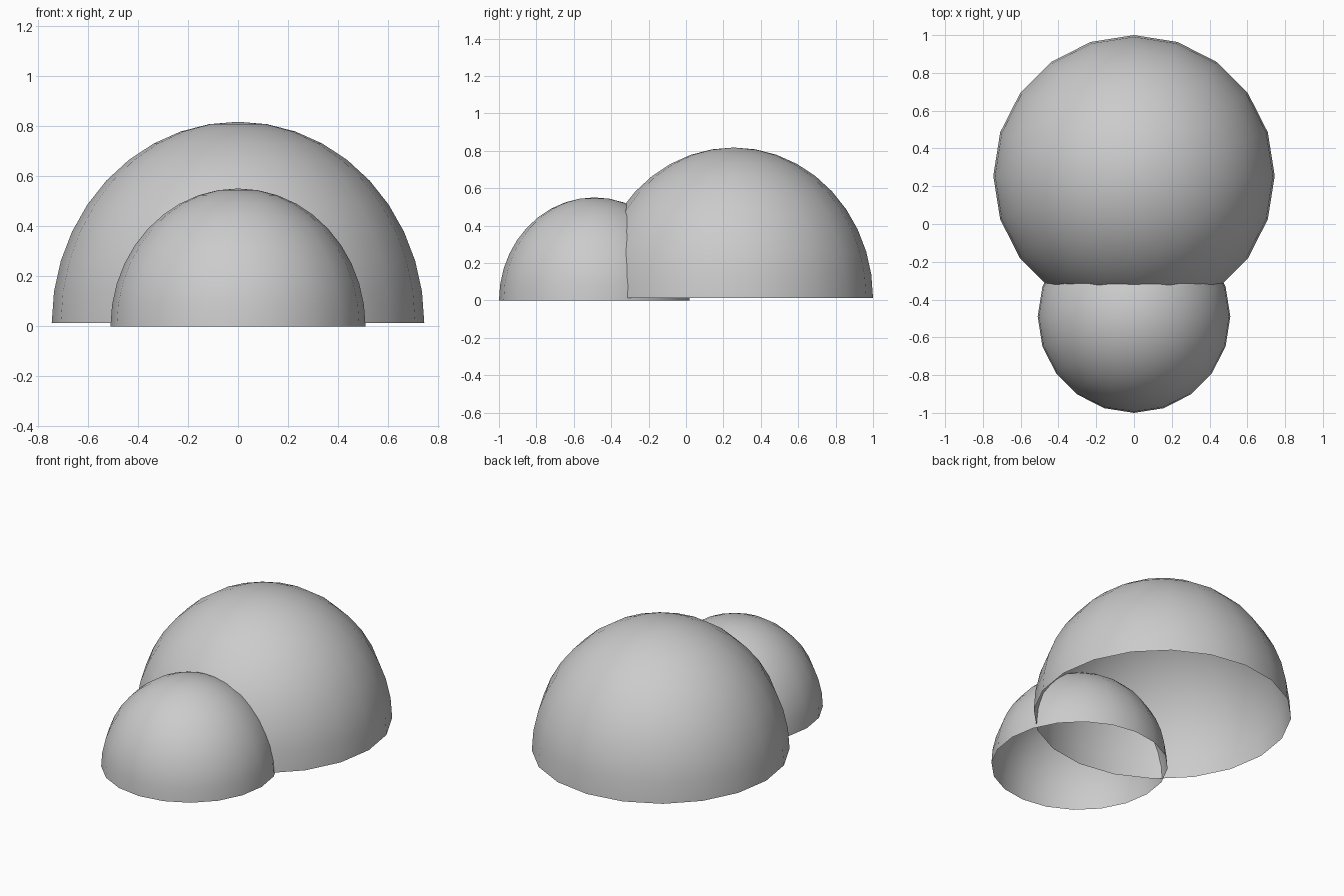
import bpy
import bmesh

if "Cube" in bpy.data.objects:
    bpy.data.objects.remove(bpy.data.objects["Cube"])


def dome(name, y, z, radius, height, sides=20, rings=20):
    """Open-bottomed half ellipsoid standing on height z."""
    bm = bmesh.new()
    bmesh.ops.create_uvsphere(bm, u_segments=sides, v_segments=rings, radius=1)
    low = [v for v in bm.verts if v.co.z < -0.001]
    bmesh.ops.delete(bm, geom=low, context='VERTS')
    for v in bm.verts:
        v.co.x *= radius
        v.co.y *= radius
        v.co.z *= height
    for f in bm.faces:
        f.smooth = True
    mesh = bpy.data.meshes.new(name)
    bm.to_mesh(mesh)
    bm.free()
    obj = bpy.data.objects.new(name, mesh)
    obj.location = (0, y, z)
    bpy.context.collection.objects.link(obj)
    return obj


# Large main dome, its rim slightly above the ground
dome("main_dome", 0.255, 0.013, 0.745, 0.805)
# Small entrance dome overlapping the front
dome("entrance_dome", -0.49, 0.0, 0.51, 0.551)
